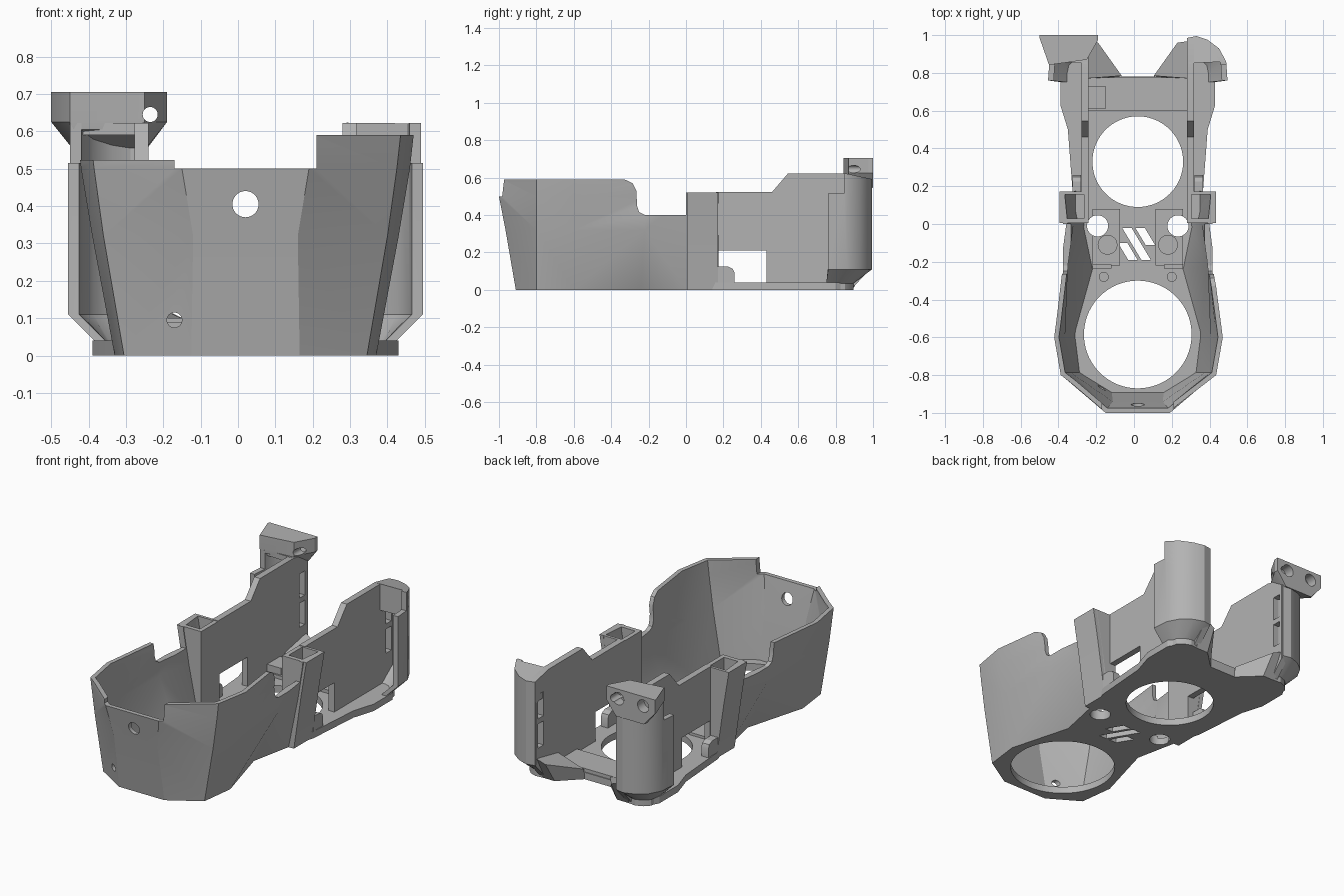
import bpy, bmesh, math
from mathutils import Matrix, Vector

if "Cube" in bpy.data.objects:
    bpy.data.objects.remove(bpy.data.objects["Cube"])

C = 0.02  # plane of symmetry in x
grey = bpy.data.materials.new("plain_grey")
grey.use_nodes = True
grey.diffuse_color = (0.45, 0.45, 0.45, 1)
grey.node_tree.nodes["Principled BSDF"].inputs["Base Color"].default_value = (0.45, 0.45, 0.45, 1)


def finish(name, bm):
    bmesh.ops.recalc_face_normals(bm, faces=bm.faces)
    mesh = bpy.data.meshes.new(name)
    bm.to_mesh(mesh)
    bm.free()
    mesh.materials.append(grey)
    ob = bpy.data.objects.new(name, mesh)
    bpy.context.collection.objects.link(ob)
    return ob


def loft(name, rings, facet=False):
    """Closed solid through rings of 3D points; facet splits bent quads."""
    bm = bmesh.new()
    rows = [[bm.verts.new(p) for p in ring] for ring in rings]
    n = len(rows[0])
    sides = []
    for a, b in zip(rows, rows[1:]):
        for i in range(n):
            j = (i + 1) % n
            sides.append(bm.faces.new((a[i], a[j], b[j], b[i])))
    bm.faces.new(rows[0])
    bm.faces.new(rows[-1])
    if facet:
        bmesh.ops.triangulate(bm, faces=sides, quad_method="SHORT_EDGE")
    return finish(name, bm)


def prism(name, pts, z0, z1):
    return loft(name, [[(x, y, z) for x, y in pts] for z in (z0, z1)])


def side_prism(name, pts, x0, x1):
    return loft(name, [[(x, y, z) for y, z in pts] for x in (x0, x1)])


def rect(x0, x1, y0, y1):
    return [(x0, y0), (x1, y0), (x1, y1), (x0, y1)]


def box(name, x0, x1, y0, y1, z0, z1):
    return prism(name, rect(x0, x1, y0, y1), z0, z1)


def rod(name, centre, r, length, axis="Z", sides=48):
    bm = bmesh.new()
    turn = Matrix.Rotation(math.pi / 2, 4, "X") if axis == "Y" else Matrix()
    bmesh.ops.create_cone(bm, cap_ends=True, segments=sides, radius1=r, radius2=r,
                          depth=length, matrix=Matrix.Translation(centre) @ turn)
    return finish(name, bm)


def cut(ob, *cutters):
    bpy.context.view_layer.objects.active = ob
    for c in cutters:
        m = ob.modifiers.new("cut", "BOOLEAN")
        m.operation, m.solver, m.object = "DIFFERENCE", "EXACT", c
        bpy.ops.object.modifier_apply(modifier=m.name)
        bpy.data.objects.remove(c)


def mirrored(half):
    """Right side back-to-front, then left side front-to-back."""
    return [(C - x, y) for x, y in reversed(half)] + [(C + x, y) for x, y in half]


def thick(path, t):
    """Close an open path with a copy offset to its left by t."""
    inner = []
    for i, p in enumerate(path):
        p = Vector(p)
        dirs = []
        if i > 0:
            dirs.append((p - Vector(path[i - 1])).normalized())
        if i < len(path) - 1:
            dirs.append((Vector(path[i + 1]) - p).normalized())
        d = sum(dirs, Vector((0, 0))).normalized()
        inner.append(tuple(p + Vector((-d.y, d.x)) * t / max(0.5, d.dot(dirs[0]))))
    return list(path) + inner[::-1]


# Faceted front bucket, pinched at the waist
levels = [
    (0.0, [(.145, -.91), (.325, -.80), (.35, -.6), (.25, -.24), (.30, 0), (.335, .17)]),
    (0.32, [(.14, -.965), (.38, -.80), (.41, -.6), (.395, -.22), (.365, 0), (.38, .17)]),
    (0.50, [(.17, -1), (.405, -.80), (.44, -.6), (.395, -.22), (.395, 0), (.412, .17)]),
    (0.59, [(.175, -.985), (.415, -.80), (.45, -.6), (.40, -.22), (.40, 0), (.415, .17)]),
]
bucket = loft("front_bucket", [[(x, y, z) for x, y in thick(mirrored(h), .025)] for z, h in levels], True)
notch = [(0, .4), (-.22, .4), (-.25, .415), (-.262, .45), (-.265, .53), (-.285, .57), (-.33, .591),
         (-.33, .8), (0, .8)]
cut(bucket,
    side_prism("notch_cutter", notch, -1, 1),
    box("rear_rim_cutter", -1, 1, -.01, .3, .52, .8),
    box("right_rim_cutter", -1, -.16, -1.2, -.2, .523, .8),
    box("front_rim_cutter", -.17, .21, -1.2, -.7, .5, .8),
    rod("port_cutter", (.02, -1, .405), .035, .2, "Y"),
    rod("pin_cutter", (-.17, -.92, .095), .02, .2, "Y"))

# Floor with two round openings, screw holes and vents
half = [(.135, -.895), (.315, -.79), (.34, -.6), (.24, -.24), (.29, 0), (.345, .17), (.37, .5),
        (.41, .63), (.41, .8), (.37, .87), (.27, .89), (.20, .89), (.085, .78)]
floor = prism("floor", mirrored(half), 0, .04)
holes = [rod("rear_cutter", (C, .33, 0), .24, .5, sides=96),
         rod("front_cutter", (C, -.585, 0), .285, .5, sides=96)]
for s in (1, -1):
    holes.append(rod("screw_cutter", (C + s * .213, -.01, 0), .056, .5))
for x, top, low in ((-.07, -.10, -.19), (.0, -.02, -.19), (.07, -.02, -.11)):
    lean = .6
    a, b = x - top * lean - .075, x - low * lean - .075
    holes.append(prism("vent_cutter", [(a, top), (a + .05, top), (b + .05, low), (b, low)], -.1, .2))
cut(floor, *holes)

# Raised rear crossbar and small block on it
box("rear_crossbar", C - .26, C + .26, .60, .775, .03, .06)
box("crossbar_block", -.24, -.15, .61, .73, .05, .10)

for s, side in ((1, "left"), (-1, "right")):
    def X(x):
        return C + s * x

    def ring(pts, z):
        return [(X(x), y, z) for x, y in pts]

    def top_slope():
        return side_prism("top_cutter", [(.85, .623), (1.1, .57), (1.1, .8), (.85, .8)], -1, 1)

    # Hollow tapered pillar at the back of the bucket
    pillar = loft(side + "_pillar", [ring(rect(.26, w, .005, .172), z)
                                     for z, w in ((0, .335), (.32, .382), (.52, .415))])
    cut(pillar, loft("pocket_cutter", [ring(rect(.285, .33, .03, .155), .2),
                                       ring(rect(.285, .39, .03, .155), .54)]))

    # Thin side wall with a low window and two upright slots
    profile = [(.16, 0), (.16, .523), (.46, .523), (.545, .622), (.975, .622), (.975, .10), (.88, .0)]
    wall = side_prism(side + "_side_wall", profile, X(.26), X(.297))
    a, b = sorted((X(.2), X(.36)))
    cut(wall, box("window_cutter", a, b, .175, .43, .04, .21),
        box("slot_cutter", a, b, .905, .955, .20, .34),
        box("slot_cutter", a, b, .905, .955, .37, .51), top_slope())

    # Rounded rear post, open to the front, with a sloped cap
    foot = [(.26, .89), (.32, .895), (.36, .88), (.39, .85), (.40, .80), (.40, .75)]
    body = [(.26, .985), (.31, .995), (.37, .975), (.43, .93), (.468, .86), (.475, .76)]
    path = lambda pts, z: [(x, y, z) for x, y in thick([(X(x), y) for x, y in pts], -s * .03)]
    post = loft(side + "_rear_post", [path(foot, 0), path(foot, .035), path(body, .11), path(body, .622)])
    a, b = sorted((X(.40), X(.55)))
    cut(post, box("step_cutter", a, b, .70, .845, .515, .8), top_slope())
    cap = prism(side + "_post_cap", [(X(x), y) for x, y in [(.27, .85)] + body[:-1]],
                .47 if s > 0 else .59, .63)
    cut(cap, top_slope())

    # Sloped bracket joining floor and post
    loft(side + "_rear_bracket", [
        [(X(.085), .78, 0), (X(.28), .77, 0), (X(.28), .89, 0), (X(.20), .89, 0)],
        [(X(.085), .785, .06), (X(.28), .77, .11), (X(.28), .97, .15), (X(.21), .96, .12)]])

    # Rounded clip beside the window
    clip = [(.17, .03), (.26, .03), (.26, .09), (.25, .112), (.225, .125), (.17, .125)]
    side_prism(side + "_clip", clip, X(.30), X(.345))

    # Floor pads and screw bosses near the vents
    a, b = sorted((X(.095), X(.24)))
    pad = box(side + "_floor_pad", a, b, -.22, .08, .03, .055)
    cut(pad, rod("pad_cutter", (X(.213), -.01, 0), .056, .5))
    rod(side + "_large_boss", (X(.16), -.11, .055), .052, .02)
    rod(side + "_small_boss", (X(.18), -.28, .05), .026, .04)
    a, b = sorted((X(.14), X(.24)))
    box(side + "_waist_rib", a, b, -.235, -.215, .03, .09)

# Mounting block on top of the right post
outline = [(-.50, 1), (-.19, 1), (-.19, .975), (-.25, .87), (-.45, .842), (-.50, .985)]
under = [(-.43, 1), (-.25, 1), (-.25, .975), (-.26, .87), (-.44, .845), (-.44, .985)]
lows = [.545, .545, .55, .605, .605, .55]
block = loft("mounting_block", [[(x, y, .705) for x, y in outline], [(x, y, .625) for x, y in outline],
                                [(x, y, z) for (x, y), z in zip(under, lows)]])
cut(block, rod("bore_cutter", (-.425, .99, .65), .036, .10, "Y"),
    rod("bore_cutter", (-.265, .99, .65), .036, .10, "Y"),
    rod("through_cutter", (-.235, .92, .645), .02, .4, "Y"))

# Keep facet edges crisp while curved walls stay smooth
bpy.ops.object.select_all(action="DESELECT")
for ob in bpy.context.collection.objects:
    if ob.type == "MESH":
        ob.select_set(True)
        bpy.context.view_layer.objects.active = ob
bpy.ops.object.shade_smooth_by_angle(angle=math.radians(25))
